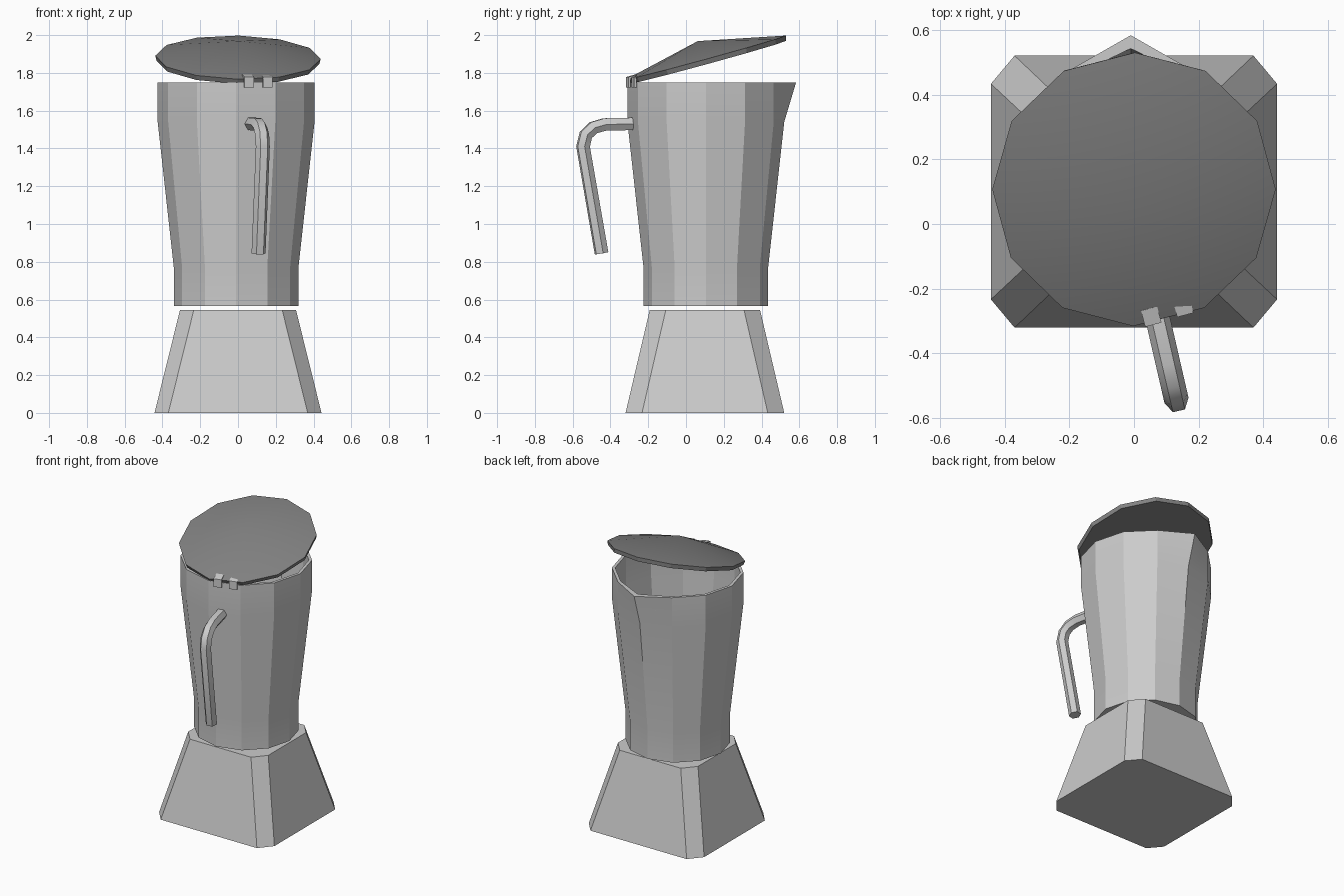
import bpy, bmesh
from math import sin, cos, pi, radians
from mathutils import Vector, Matrix

if "Cube" in bpy.data.objects:
    bpy.data.objects.remove(bpy.data.objects["Cube"])


def material(name, grey):
    mat = bpy.data.materials.new(name)
    mat.diffuse_color = (grey, grey, grey, 1)
    mat.use_nodes = True
    mat.node_tree.nodes["Principled BSDF"].inputs["Base Color"].default_value = mat.diffuse_color
    return mat


METAL = material("metal", 0.55)
DARK = material("dark_metal", 0.22)


def make(name, bm, mat=METAL, smooth=None):
    bmesh.ops.recalc_face_normals(bm, faces=bm.faces)
    me = bpy.data.meshes.new(name)
    bm.to_mesh(me)
    bm.free()
    me.materials.append(mat)
    ob = bpy.data.objects.new(name, me)
    bpy.context.collection.objects.link(ob)
    if smooth:
        bpy.ops.object.select_all(action='DESELECT')
        ob.select_set(True)
        bpy.context.view_layer.objects.active = ob
        bpy.ops.object.shade_smooth_by_angle(angle=radians(smooth))
    return ob


def loft(rings, cap_start=True, cap_end=True):
    """Skin a list of equal-length closed point rings."""
    bm = bmesh.new()
    vs = [[bm.verts.new(p) for p in r] for r in rings]
    n = len(vs[0])
    for a, b in zip(vs, vs[1:]):
        for i in range(n):
            j = (i + 1) % n
            bm.faces.new((a[i], a[j], b[j], b[i]))
    if cap_start:
        bm.faces.new(vs[0][::-1])
    if cap_end:
        bm.faces.new(vs[-1])
    return bm, vs


def circle(cx, cy, r, z, n=12):
    return [Vector((cx + r * cos(2 * pi * i / n), cy + r * sin(2 * pi * i / n), z))
            for i in range(n)]


# Water chamber: tapered block with chamfered corners
def chamfered(hx, hy, cx, cy, z):
    pts = [(hx, -hy + cy), (hx, hy - cy), (hx - cx, hy), (-hx + cx, hy),
           (-hx, hy - cy), (-hx, -hy + cy), (-hx + cx, -hy), (hx - cx, -hy)]
    return [Vector((x, y + 0.1, z)) for x, y in pts]


bm, _ = loft([chamfered(0.442, 0.42, 0.073, 0.087, 0),
              chamfered(0.307, 0.292, 0.073, 0.085, 0.545)])
make("base_chamber", bm)

# Jug: twelve-sided outer wall, flat rim and inner wall, with a pulled-out spout
profile = [(0.33, 0.567), (0.33, 0.77), (0.415, 1.54), (0.415, 1.75),
           (0.395, 1.75), (0.395, 1.54), (0.31, 0.77), (0.31, 0.587)]
bm, rings = loft([circle(-0.01, 0.105, r, z) for r, z in profile])
rings[3][3].co.y = 0.583
rings[4][3].co.y = 0.542
make("jug", bm, smooth=20)

# Lid: shallow twelve-sided cone with a thin rim, tipped open
tilt = Matrix.Rotation(radians(1.2), 4, 'Y') @ Matrix.Rotation(radians(15.3), 4, 'X')
bm, rings = loft([circle(0, 0, 0.431, -0.027), circle(0, 0, 0.438, 0)], cap_end=False)
apex = bm.verts.new((0, -0.02, 0.095))
rim = rings[-1]
for i in range(12):
    bm.faces.new((rim[i], rim[(i + 1) % 12], apex))
bm.transform(Matrix.Translation((0, 0.107, 1.882)) @ tilt)
make("lid", bm, DARK, smooth=20)

# Hinge tabs: bent strips from the jug wall up over the lid edge
strip = [(-0.026, 1.722), (-0.014, 1.722), (-0.014, 1.765), (0.028, 1.778),
         (0.025, 1.792), (-0.026, 1.778)]
for k, (x, y) in enumerate(((0.053, -0.286), (0.152, -0.256))):
    turn = Matrix.Translation((x, y, 0)) @ Matrix.Rotation(radians(15), 4, 'Z')
    bm, _ = loft([[turn @ Vector((sx, py, pz)) for py, pz in strip]
                  for sx in (-0.026, 0.026)])
    make(f"hinge_tab_{k + 1}", bm)

# Handle: hexagonal bar swept along a bent path
side = Vector((cos(radians(13)), sin(radians(13)), 0))
path = [Vector((0.075 - 0.23 * (y + 0.3), y, z)) for y, z in
        ((-0.285, 1.53), (-0.43, 1.527), (-0.49, 1.51), (-0.53, 1.472),
         (-0.545, 1.41), (-0.447, 0.845))]
sections = []
for i, p in enumerate(path):
    before = (p - path[i - 1]).normalized() if i else Vector()
    after = (path[i + 1] - p).normalized() if i < len(path) - 1 else Vector()
    up = side.cross((before + after).normalized())
    sections.append([p + 0.038 * (cos(k * pi / 3) * side + sin(k * pi / 3) * up)
                     for k in range(6)])
bm, _ = loft(sections)
make("handle", bm, smooth=40)
